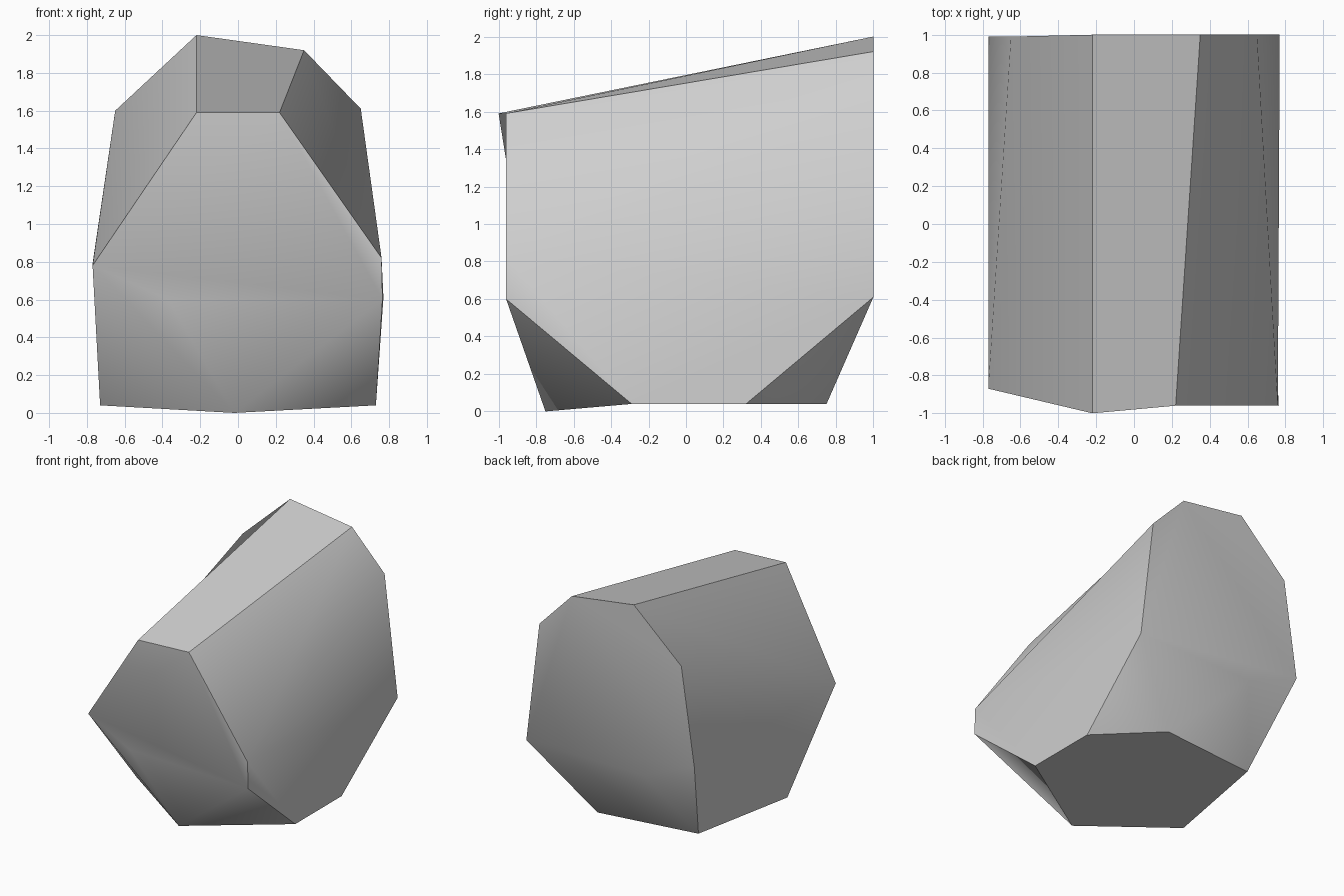
import bpy
import bmesh
import math

cube = bpy.data.objects.get("Cube")
if cube:
    bpy.data.objects.remove(cube, do_unlink=True)

# One plain stone colour
stone = bpy.data.materials.new("stone_grey")
stone.use_nodes = True
colour = (0.62, 0.62, 0.62, 1.0)
stone.diffuse_color = colour
bsdf = stone.node_tree.nodes["Principled BSDF"]
bsdf.inputs["Base Color"].default_value = colour
bsdf.inputs["Roughness"].default_value = 0.9

# Named corners of the faceted boulder
corners = {
    # rear outline, clockwise from the peak
    "peak": (-0.22, 1.0, 2.0), "crest": (0.35, 1.0, 1.92),
    "back_l": (0.65, 1.0, 1.61), "back_low_l": (0.77, 1.0, 0.61),
    "back_low_r": (-0.77, 0.99, 0.79), "back_r": (-0.65, 0.99, 1.60),
    "back_bump": (-0.30, 0.99, 0.60),
    # front outline
    "brow_r": (-0.22, -1.0, 1.59), "brow_l": (0.22, -0.96, 1.59),
    "cheek_l": (0.76, -0.96, 0.82), "jaw_l": (0.765, -0.96, 0.60),
    "cheek_r": (-0.77, -0.87, 0.78), "front_bump": (-0.37, -0.90, 0.60),
    # base
    "base_front": (-0.02, -0.75, 0.0), "base_l1": (0.73, -0.29, 0.04),
    "base_l2": (0.73, 0.32, 0.04), "base_back": (0.29, 0.75, 0.04),
    "base_back_r": (-0.57, 0.65, 0.055), "base_r": (-0.73, -0.29, 0.04),
}

# Facets, each walking around its corners
facets = [
    "peak crest brow_l brow_r",                                     # top
    "crest back_l cheek_l brow_l",                                  # left slope
    "peak back_r cheek_r brow_r",                                   # right slope
    "back_l back_low_l base_l2 base_l1 jaw_l cheek_l",              # left side
    "back_r back_low_r base_back_r base_r cheek_r",                 # right side
    "brow_r brow_l cheek_l jaw_l front_bump cheek_r",               # front
    "jaw_l base_front front_bump",                                  # lower front
    "cheek_r front_bump base_front",
    "cheek_r base_front base_r",
    "jaw_l base_l1 base_front",
    "peak crest back_l back_low_l back_bump back_low_r back_r",     # back
    "back_low_l base_back back_bump",                               # lower back
    "base_back base_back_r back_bump",
    "base_back_r back_low_r back_bump",
    "back_low_l base_l2 base_back",
    "base_front base_l1 base_l2 base_back base_back_r base_r",      # underside
]

bm = bmesh.new()
verts = {name: bm.verts.new(co) for name, co in corners.items()}
for facet in facets:
    bm.faces.new([verts[name] for name in facet.split()])
bmesh.ops.recalc_face_normals(bm, faces=bm.faces)
mesh = bpy.data.meshes.new("boulder")
bm.to_mesh(mesh)
bm.free()
mesh.materials.append(stone)

boulder = bpy.data.objects.new("boulder", mesh)
bpy.context.collection.objects.link(boulder)

# Soften the shallow creases, keep the strong ones crisp
bpy.ops.object.select_all(action="DESELECT")
boulder.select_set(True)
bpy.context.view_layer.objects.active = boulder
bpy.ops.object.shade_smooth_by_angle(angle=math.radians(45))
